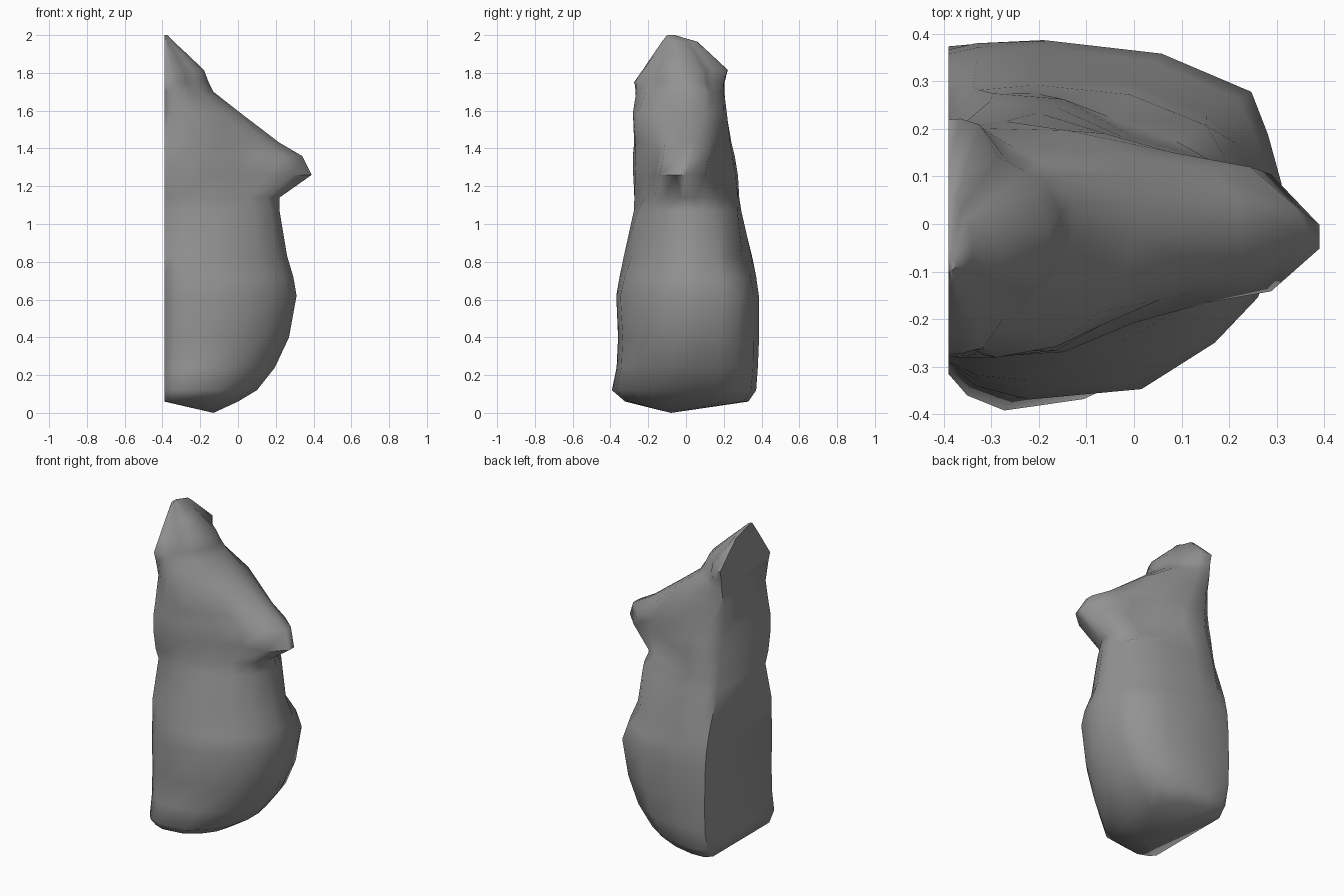
import bpy
import bmesh
import math
import random

default_cube = bpy.data.objects.get("Cube")
if default_cube:
    bpy.data.objects.remove(default_cube, do_unlink=True)

random.seed(4)
FLAT_X = -0.39

# Half outlines as (depth fraction, width fraction): body front, body back, beaked ledge
FRONT = [(0, .81), (.08, .92), (.24, 1), (.58, .94), (.8, .7), (.93, .46), (1, .12)]
BACK = [(0, .97), (.08, .99), (.3, 1), (.64, .93), (.91, .7), (.96, .45), (1, .15)]
LEDGE = [(0, 1), (.12, 1), (.31, .95), (.5, .7), (.7, .54), (.87, .44), (1, .1)]

# Height, front y, back y, reach in x, y of the reach, amount of ledge outline,
# tuck of the flat back corner
LEVELS = [
    (.06, -.32, .33, 0, -.04, 0, .9),
    (.12, -.39, .37, .1, 0, 0, .95),
    (.24, -.365, .38, .195, 0, 0, 1),
    (.4, -.36, .385, .27, .01, 0, 1),
    (.62, -.37, .385, .31, .03, 0, .98),
    (.72, -.355, .375, .293, .02, .1, .98),
    (.83, -.335, .35, .26, .02, .35, .97),
    (1.07, -.28, .295, .22, .02, .1, .87),
    (1.14, -.28, .285, .22, .01, .6, .83),
    (1.26, -.28, .275, .39, -.03, 1, .78),
    (1.36, -.28, .26, .34, .01, 1, .75),
    (1.43, -.28, .24, .22, .02, .7, .78),
    (1.59, -.28, .215, .01, .01, .1, .88),
    (1.7, -.275, .205, -.13, .02, .7, 1),
    (1.75, -.275, .205, -.155, 0, 1, 1),
    (1.815, -.23, .22, -.18, -.04, 1, 1),
    (1.91, -.165, .12, -.28, -.04, 1, 1),
    (1.965, -.125, .06, -.34, -.05, 1, 1),
    (2, -.1, -.06, -.375, -.08, 0, 1),
]


def outline(front, back, reach, middle, ledge, tuck):
    """Points of one level, from the flat front corner round to the flat back corner."""
    def half(edge, body):
        points = []
        for (bx, by), (lx, ly) in zip(body, LEDGE):
            depth = bx + (lx - bx) * ledge
            width = by + (ly - by) * ledge
            points.append((FLAT_X + (reach - FLAT_X) * depth,
                           middle + (edge - middle) * width))
        return points
    rear = half(back, BACK)
    rear[0] = (FLAT_X, rear[0][1] * tuck)
    return half(front, FRONT) + rear[::-1]


def wobble(index, count):
    """Slight unevenness, kept off the flat side."""
    return 0 if index in (0, count - 1) else random.uniform(-.003, .003)


# Stone body lofted through the levels
bm = bmesh.new()
rings = []
for height, *shape in LEVELS:
    points = outline(*shape)
    count = len(points)
    rings.append([bm.verts.new((x, y + wobble(i, count), height))
                  for i, (x, y) in enumerate(points)])

for lower, upper in zip(rings, rings[1:]):
    for i in range(len(lower)):
        j = (i + 1) % len(lower)
        bm.faces.new((lower[i], lower[j], upper[j], upper[i]))
bm.faces.new(rings[-1])

# Shallow pointed underside
foot = bm.verts.new((-.13, -.08, 0))
for a, b in zip(rings[0], rings[0][1:] + rings[0][:1]):
    bm.faces.new((b, a, foot))

bmesh.ops.recalc_face_normals(bm, faces=bm.faces[:])
mesh = bpy.data.meshes.new("standing_stone")
bm.to_mesh(mesh)
bm.free()
stone = bpy.data.objects.new("standing_stone", mesh)
bpy.context.collection.objects.link(stone)

# Plain grey stone
color = (.29, .29, .29, 1)
material = bpy.data.materials.new("stone_grey")
material.use_nodes = True
material.diffuse_color = color
shader = next(n for n in material.node_tree.nodes if n.type == 'BSDF_PRINCIPLED')
shader.inputs["Base Color"].default_value = color
mesh.materials.append(material)

# Smooth surface with a crisp flat side
bpy.ops.object.select_all(action='DESELECT')
stone.select_set(True)
bpy.context.view_layer.objects.active = stone
bpy.ops.object.shade_smooth_by_angle(angle=math.radians(60))
